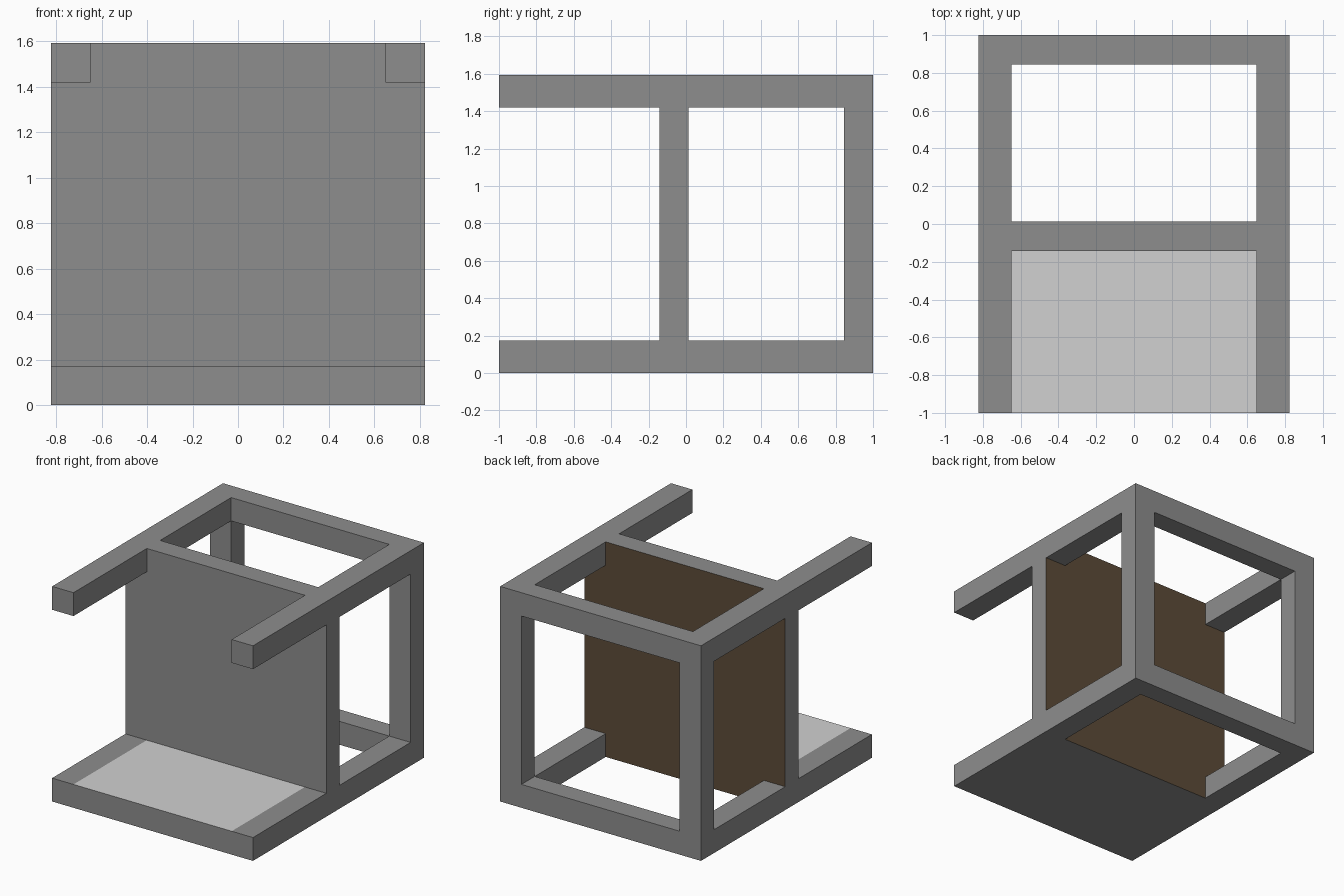
import bpy, bmesh

if "Cube" in bpy.data.objects:
    bpy.data.objects.remove(bpy.data.objects["Cube"])

# overall sizes
XO, XI = 0.823, 0.648           # outer and inner half width
Y0, Y1, Y2, Y3, Y4 = -1.0, -0.142, 0.014, 0.845, 1.0
ZB, ZT, H = 0.173, 1.42, 1.593  # bottom rail top, top rail underside, height


def material(name, rgb):
    m = bpy.data.materials.new(name)
    m.diffuse_color = (*rgb, 1)
    m.use_nodes = True
    m.node_tree.nodes["Principled BSDF"].inputs["Base Color"].default_value = m.diffuse_color
    return m


grey = material("mid grey", (0.268, 0.268, 0.268))
light = material("light grey", (0.64, 0.64, 0.64))
brown = material("dark brown", (0.108, 0.070, 0.040))

AXES = {"x": 0, "y": 1, "z": 2}


def box(name, lo, hi, skip=(), accent=None, rule=None, cuts=()):
    """Box between two corners; skip drops hidden joint faces such as '+y'."""
    bm = bmesh.new()
    bmesh.ops.create_cube(bm, size=1)
    for v in bm.verts:
        for i in range(3):
            v.co[i] = lo[i] if v.co[i] < 0 else hi[i]
    bm.normal_update()
    for x in cuts:
        bmesh.ops.bisect_plane(bm, geom=bm.verts[:] + bm.edges[:] + bm.faces[:],
                               plane_co=(x, 0, 0), plane_no=(1, 0, 0))
    bm.normal_update()
    for f in bm.faces:
        if rule and rule(f):
            f.material_index = 1
    gone = [f for f in bm.faces for s in skip
            if f.normal[AXES[s[1]]] * (1 if s[0] == "+" else -1) > 0.9]
    bmesh.ops.delete(bm, geom=gone, context="FACES")
    me = bpy.data.meshes.new(name)
    bm.to_mesh(me)
    bm.free()
    me.materials.append(grey)
    if accent:
        me.materials.append(accent)
    ob = bpy.data.objects.new(name, me)
    bpy.context.collection.objects.link(ob)
    return ob


# solid dividing wall, brown on its rear face
box("dividing_wall", (-XO, Y1, 0), (XO, Y2, H), accent=brown,
    rule=lambda f: f.normal.y > 0.9)

# front floor slab with a light centre panel
box("front_floor", (-XO, Y0, 0), (XO, Y1, ZB), skip=("+y",), accent=light,
    cuts=(-XI, XI),
    rule=lambda f: f.normal.z > 0.9 and abs(f.calc_center_median().x) < XI)

# rails and rear posts on both sides
for side, a, b in (("left", -XO, -XI), ("right", XI, XO)):
    box(side + "_front_arm", (a, Y0, ZT), (b, Y1, H), skip=("+y",))
    box(side + "_top_rail", (a, Y2, ZT), (b, Y3, H), skip=("+y", "-y"))
    box(side + "_bottom_rail", (a, Y2, 0), (b, Y3, ZB), skip=("+y", "-y"))
    box(side + "_rear_post", (a, Y3, ZB), (b, Y4, ZT), skip=("+z", "-z"))

# rear cross rails, with the side rails butting into them
for name, z0, z1 in (("rear_bottom_rail", 0, ZB), ("rear_top_rail", ZT, H)):
    box(name, (-XO, Y3, z0), (XO, Y4, z1))
